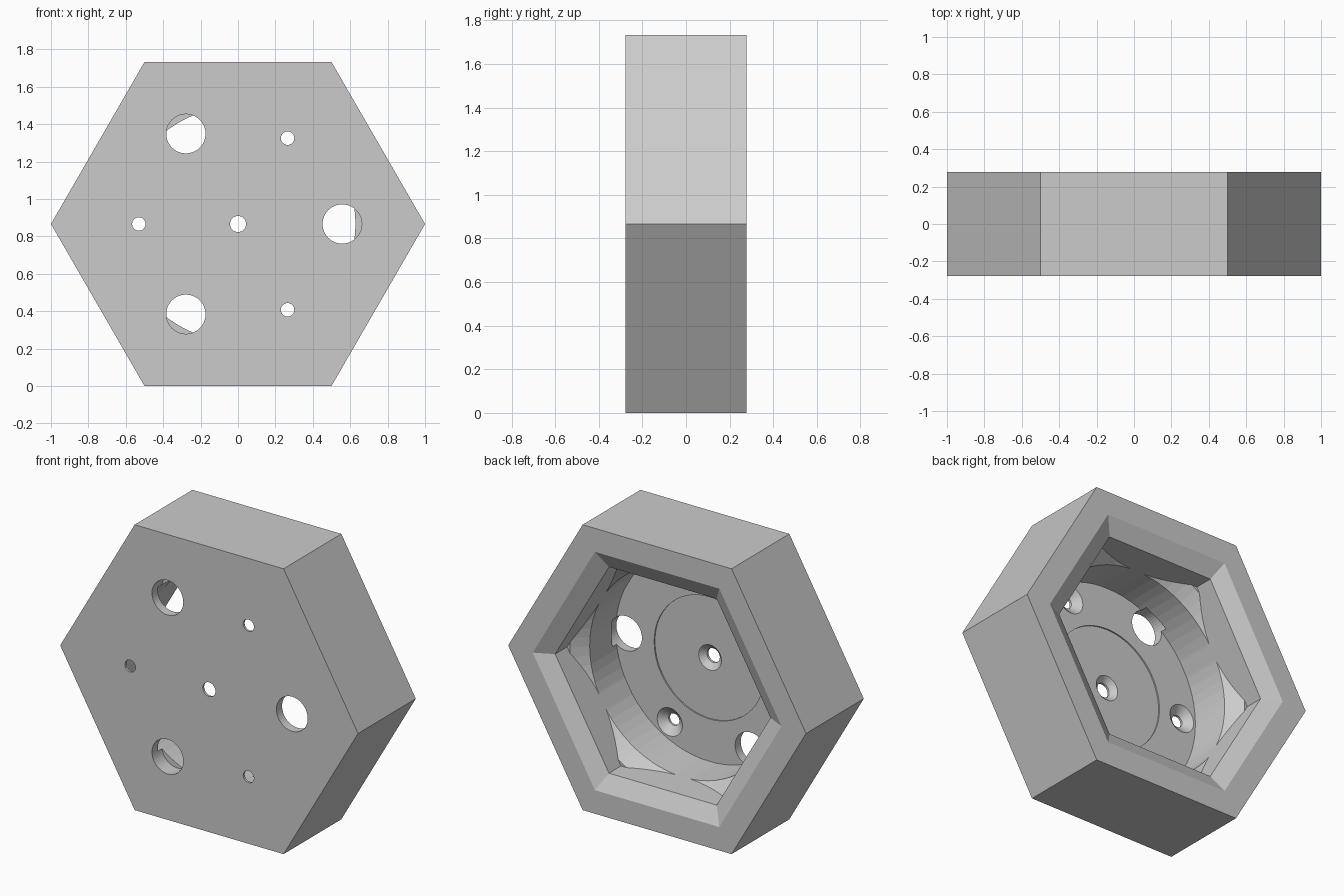
import bpy, bmesh
from math import cos, sin, pi, radians, sqrt

cube = bpy.data.objects.get("Cube")
if cube:
    bpy.data.objects.remove(cube, do_unlink=True)

HALF = 0.277            # half of the thickness
MID = sqrt(3) / 2       # height of the hexagon's centre

grey = bpy.data.materials.new("light_grey")
grey.use_nodes = True
colour = (0.6, 0.6, 0.6, 1)
grey.diffuse_color = colour
grey.node_tree.nodes["Principled BSDF"].inputs["Base Color"].default_value = colour


def lathe(name, sides, profile, x=0, z=0):
    """Solid about the y axis from (depth below the back face, radius) points."""
    bm = bmesh.new()
    rings = [[bm.verts.new((x + r * cos(2 * pi * i / sides), HALF - d,
                            MID + z + r * sin(2 * pi * i / sides)))
              for i in range(sides)] for d, r in profile]
    for a, b in zip(rings, rings[1:]):
        for i in range(sides):
            j = (i + 1) % sides
            bm.faces.new((a[i], a[j], b[j], b[i]))
    bm.faces.new(rings[0])
    bm.faces.new(rings[-1])
    bmesh.ops.recalc_face_normals(bm, faces=bm.faces)
    mesh = bpy.data.meshes.new(name)
    bm.to_mesh(mesh)
    bm.free()
    mesh.materials.append(grey)
    obj = bpy.data.objects.new(name, mesh)
    bpy.context.collection.objects.link(obj)
    return obj


def combine(target, cutter, operation):
    mod = target.modifiers.new(operation, "BOOLEAN")
    mod.operation, mod.solver, mod.object = operation, "EXACT", cutter
    bpy.context.view_layer.objects.active = target
    bpy.ops.object.modifier_apply(modifier=mod.name)
    bpy.data.objects.remove(cutter, do_unlink=True)


# Hexagonal block
body = lathe("hexagonal_housing", 6, [(0, 1), (2 * HALF, 1)])

# Pocket: chamfered hexagon narrowing through a cone to a round bore
pocket = lathe("pocket_cutter", 6, [(-0.02, 0.876), (0.055, 0.723), (0.54, 0.723)])
bore = lathe("bore_cutter", 72, [(-0.1, 1.2), (0.17, 1.2), (0.17, 0.705), (0.25, 0.628),
                                 (0.5, 0.628), (0.5, 0.37), (0.508, 0.37)])
combine(pocket, bore, "INTERSECT")
combine(body, pocket, "DIFFERENCE")


# Countersunk screw holes, one central and three around it
def screw_hole(radius, x=0, z=0):
    profile = [(0.46, 0.085), (0.5, 0.085), (0.54, radius), (0.6, radius)]
    combine(body, lathe("screw_cutter", 32, profile, x, z), "DIFFERENCE")


screw_hole(0.043)
for k in range(3):
    a = radians(120 * k)
    screw_hole(0.036, -0.53 * cos(a), -0.53 * sin(a))
    # Large through holes between the screws
    hole = lathe("hole_cutter", 40, [(0.46, 0.105), (0.6, 0.105)],
                 0.557 * cos(a), 0.557 * sin(a))
    combine(body, hole, "DIFFERENCE")
